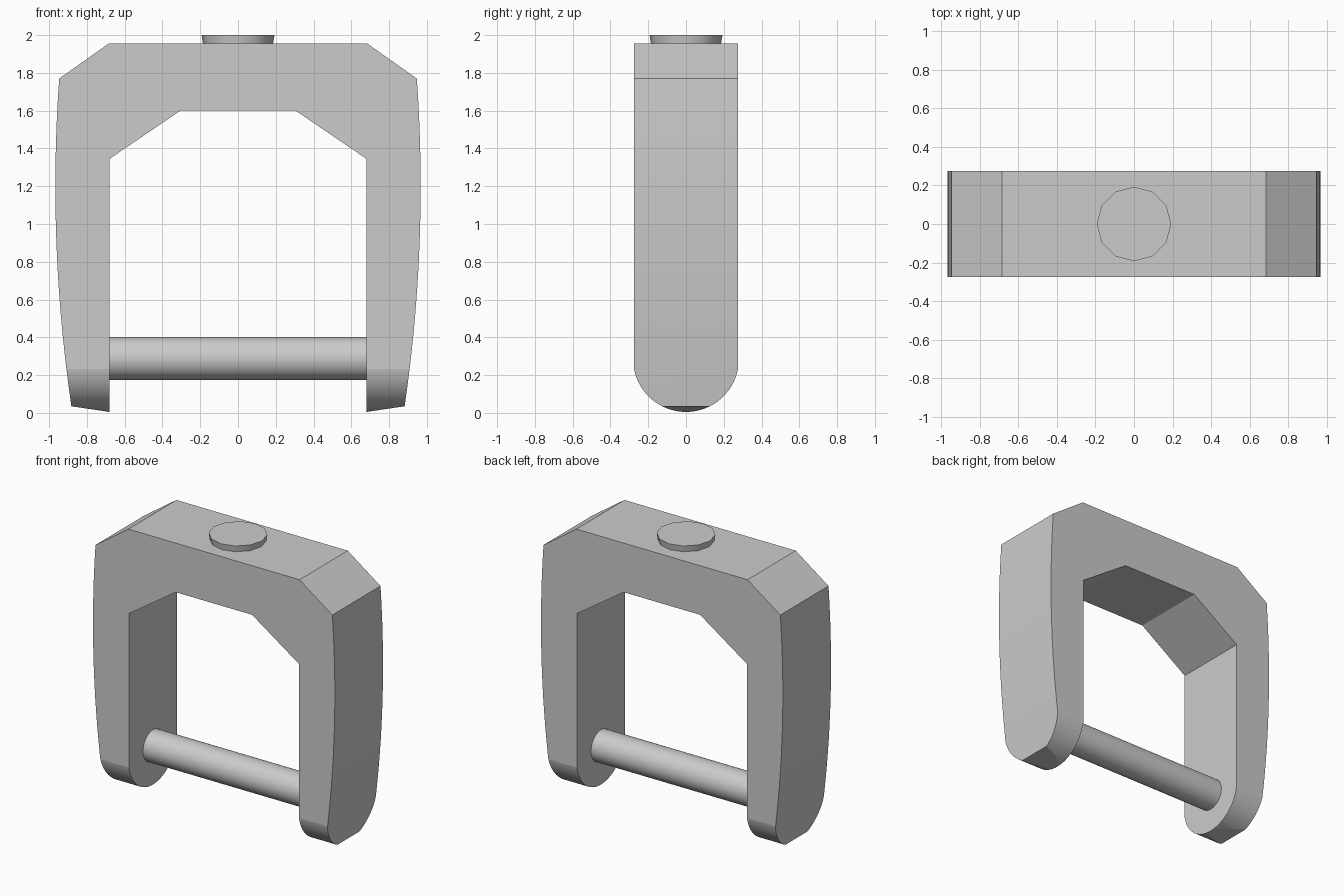
import bpy, bmesh, math
from mathutils import Vector

if "Cube" in bpy.data.objects:
    bpy.data.objects.remove(bpy.data.objects["Cube"], do_unlink=True)

# Single plain grey metal
steel = bpy.data.materials.new("grey_metal")
steel.use_nodes = True
grey = (0.6, 0.6, 0.6, 1)
steel.diffuse_color = grey
steel.node_tree.nodes["Principled BSDF"].inputs["Base Color"].default_value = grey


def finish(name, bm):
    bmesh.ops.recalc_face_normals(bm, faces=bm.faces[:])
    mesh = bpy.data.meshes.new(name)
    bm.to_mesh(mesh)
    bm.free()
    mesh.materials.append(steel)
    ob = bpy.data.objects.new(name, mesh)
    bpy.context.collection.objects.link(ob)
    return ob


def prism(name, points, direction):
    """Extrude a closed outline along a direction."""
    bm = bmesh.new()
    face = bm.faces.new([bm.verts.new(p) for p in points])
    new = bmesh.ops.extrude_face_region(bm, geom=[face])["geom"]
    bmesh.ops.translate(bm, vec=Vector(direction),
                        verts=[g for g in new if isinstance(g, bmesh.types.BMVert)])
    return finish(name, bm)


def cylinder(name, bottom, top, depth, sides, location, axis="Z"):
    bm = bmesh.new()
    bmesh.ops.create_cone(bm, cap_ends=True, segments=sides,
                          radius1=bottom, radius2=top, depth=depth)
    ob = finish(name, bm)
    ob.location = location
    if axis == "X":
        ob.rotation_euler.y = math.pi / 2
    return ob


def select_only(ob):
    bpy.ops.object.select_all(action="DESELECT")
    ob.select_set(True)
    bpy.context.view_layer.objects.active = ob


def smooth(ob, degrees):
    select_only(ob)
    bpy.ops.object.shade_smooth_by_angle(angle=math.radians(degrees))


# Arched body: half outline with gently bowed outer side, then mirrored
half_width = 0.275
half = [(0.305, 1.6), (0.68, 1.345), (0.68, 0.005)]
steps = 14
for i in range(steps + 1):
    z = 0.035 + (1.77 - 0.035) * i / steps
    half.append((0.967 - (z - 1.2) ** 2 / 16, z))
half.append((0.685, 1.955))
outline = half + [(-x, z) for x, z in reversed(half)]
body = prism("arched_body", [(x, -half_width, z) for x, z in outline],
             (0, 2 * half_width, 0))

# Round the leg ends with a U-shaped envelope
radius, arc = 0.28, 48
envelope = [(-1.2, -radius, 2.2)]
for i in range(arc + 1):
    a = math.pi * i / arc
    envelope.append((-1.2, -radius * math.cos(a), 0.285 - radius * math.sin(a)))
envelope.append((-1.2, radius, 2.2))
cutter = prism("leg_rounding_cutter", envelope, (2.4, 0, 0))
cutter.hide_render = True
cut = body.modifiers.new("round_ends", "BOOLEAN")
cut.operation = "INTERSECT"
cut.solver = "EXACT"
cut.object = cutter
select_only(body)
bpy.ops.object.modifier_apply(modifier=cut.name)
bpy.data.objects.remove(cutter, do_unlink=True)
smooth(body, 7)

# Cross pin between the legs
pin = cylinder("cross_pin", 0.113, 0.113, 1.4, 48, (0, 0, 0.288), "X")
smooth(pin, 30)

# Low stud on top
stud = cylinder("top_stud", 0.183, 0.193, 0.06, 12, (0, 0, 1.97))
smooth(stud, 35)
